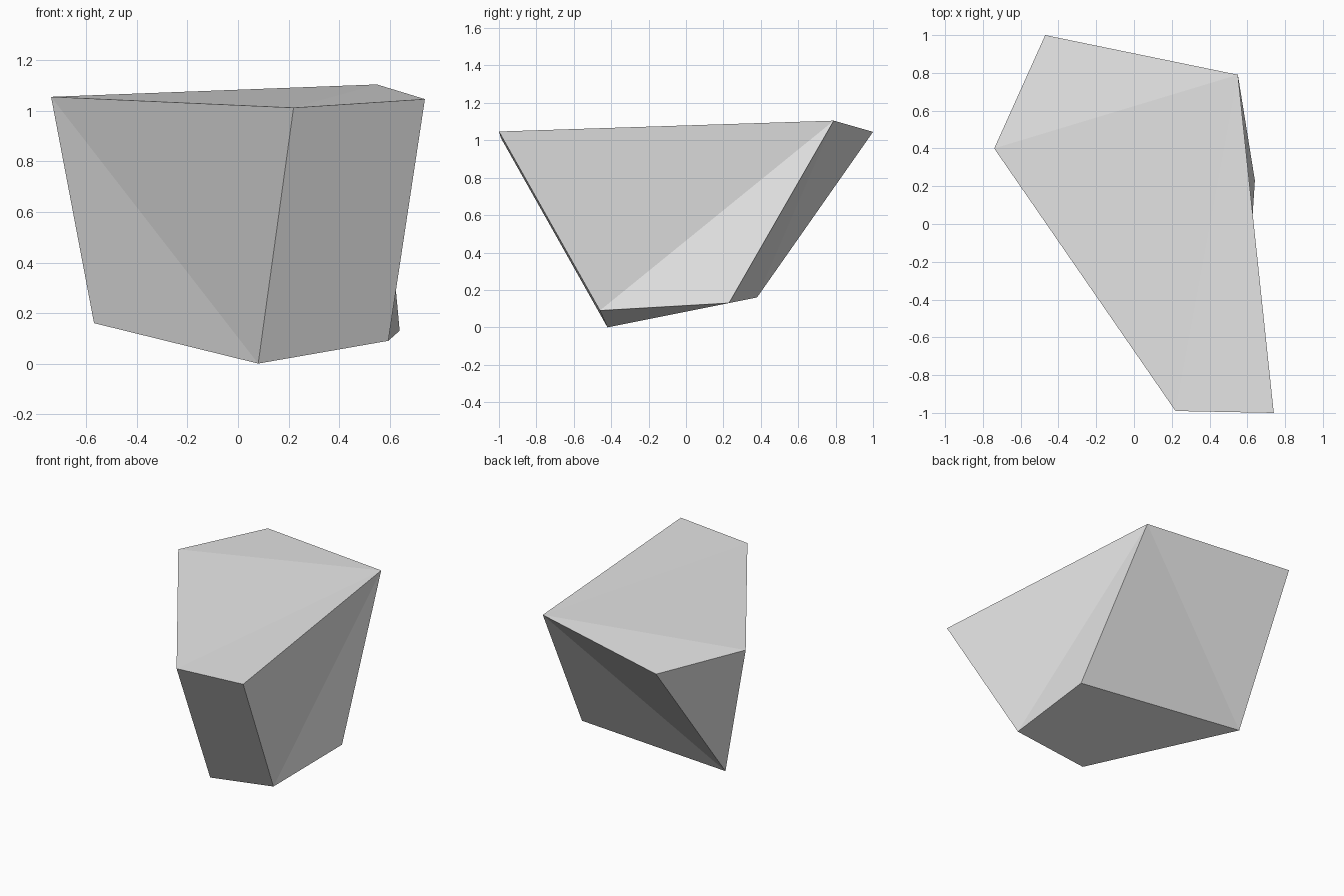
import bpy
import bmesh

cube = bpy.data.objects.get("Cube")
if cube:
    bpy.data.objects.remove(cube, do_unlink=True)

# Stone colour
grey = bpy.data.materials.new("stone_grey")
grey.use_nodes = True
colour = (0.8, 0.8, 0.8, 1.0)
grey.diffuse_color = colour
grey.node_tree.nodes["Principled BSDF"].inputs["Base Color"].default_value = colour

# Corners: five around the top, four around the base
corners = {
    "top_front_left": (0.74, -1.0, 1.047),
    "top_front_right": (0.22, -0.99, 1.013),
    "top_right": (-0.74, 0.40, 1.056),
    "top_back_right": (-0.47, 1.0, 1.045),
    "top_back_left": (0.55, 0.79, 1.105),
    "base_front": (0.08, -0.42, 0.0),
    "base_front_left": (0.595, -0.46, 0.09),
    "base_back_left": (0.64, 0.23, 0.13),
    "base_back_right": (-0.57, 0.38, 0.16),
}

# Facets, each a ring of corners
facets = [
    # top
    "top_right top_back_left top_back_right",
    "top_right top_front_right top_back_left",
    "top_front_right top_front_left top_back_left",
    # front
    "top_front_right base_front base_front_left top_front_left",
    # right flank
    "top_right base_back_right base_front",
    "top_right base_front top_front_right",
    "top_right top_back_right base_back_right",
    # back
    "top_back_left base_back_right top_back_right",
    "top_back_left base_back_left base_back_right",
    # left flank, with its hollow crease
    "top_front_left base_front_left top_back_left",
    "base_front_left base_back_left top_back_left",
    # underside
    "base_front base_back_right base_back_left base_front_left",
]

bm = bmesh.new()
verts = {name: bm.verts.new(place) for name, place in corners.items()}
for facet in facets:
    bm.faces.new([verts[name] for name in facet.split()])
bmesh.ops.recalc_face_normals(bm, faces=bm.faces)

mesh = bpy.data.meshes.new("rock")
bm.to_mesh(mesh)
bm.free()
mesh.materials.append(grey)
rock = bpy.data.objects.new("rock", mesh)
bpy.context.collection.objects.link(rock)
